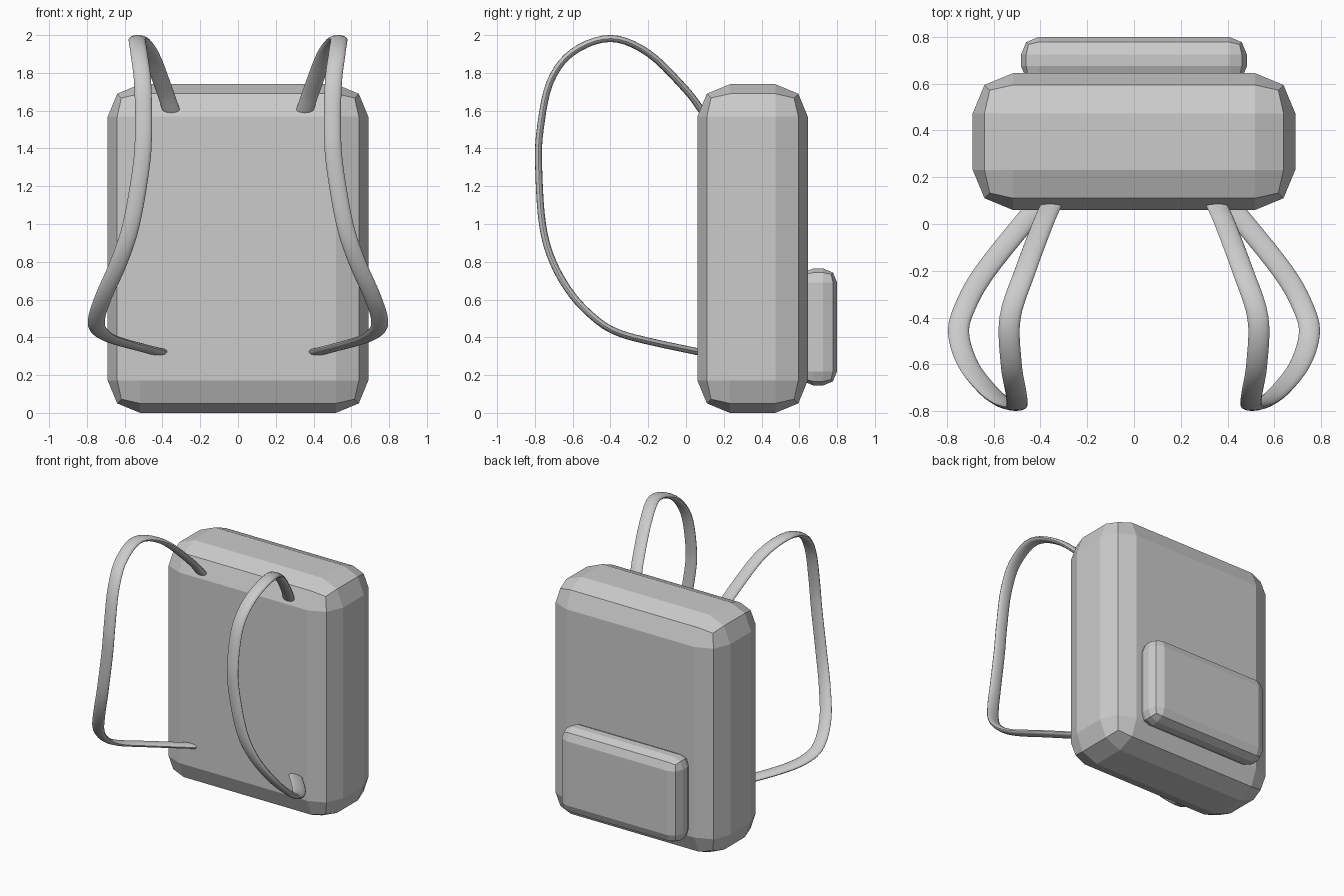
import bpy
import bmesh
import math
from mathutils import Vector

cube = bpy.data.objects.get("Cube")
if cube:
    bpy.data.objects.remove(cube, do_unlink=True)

# Single grey material
grey = bpy.data.materials.new("light_grey")
grey.use_nodes = True
grey.diffuse_color = (0.6, 0.6, 0.6, 1)
grey.node_tree.nodes["Principled BSDF"].inputs["Base Color"].default_value = (0.6, 0.6, 0.6, 1)


def add_object(name, bm):
    bmesh.ops.recalc_face_normals(bm, faces=bm.faces)
    mesh = bpy.data.meshes.new(name)
    bm.to_mesh(mesh)
    bm.free()
    mesh.materials.append(grey)
    obj = bpy.data.objects.new(name, mesh)
    bpy.context.collection.objects.link(obj)
    return obj


def rounded_box(name, low, high, radius):
    """Box between two corners with a chunky two-step bevel."""
    low, high = Vector(low), Vector(high)
    bm = bmesh.new()
    bmesh.ops.create_cube(bm, size=1)
    bmesh.ops.scale(bm, vec=high - low, verts=bm.verts)
    bmesh.ops.translate(bm, vec=(low + high) / 2, verts=bm.verts)
    obj = add_object(name, bm)
    bevel = obj.modifiers.new("Bevel", "BEVEL")
    bevel.width = radius
    bevel.segments = 2
    return obj


def smooth_path(points, steps):
    """Catmull-Rom interpolation through the control points."""
    pts = [Vector(p) for p in points]
    pts = [2 * pts[0] - pts[1]] + pts + [2 * pts[-1] - pts[-2]]
    path = []
    for a, b, c, d in zip(pts, pts[1:], pts[2:], pts[3:]):
        for i in range(steps):
            t = i / steps
            path.append(0.5 * (2 * b + (c - a) * t + (2 * a - 5 * b + 4 * c - d) * t ** 2
                               + (3 * b - a - 3 * c + d) * t ** 3))
    path.append(pts[-2])
    return path


def strap(name, side, points, width, thickness, sides=16):
    """Flat oval band swept along a path, its width kept close to the x axis."""
    path = smooth_path([(side * x, y, z) for x, y, z in points], 5)
    bm = bmesh.new()
    rings = []
    for i, centre in enumerate(path):
        tangent = (path[min(i + 1, len(path) - 1)] - path[max(i - 1, 0)]).normalized()
        normal = Vector((1, 0, 0)).cross(tangent).normalized()
        across = tangent.cross(normal)
        ring = []
        for k in range(sides):
            a = math.tau * k / sides
            offset = across * math.cos(a) * width / 2 + normal * math.sin(a) * thickness / 2
            ring.append(bm.verts.new(centre + offset))
        rings.append(ring)
    for r, s in zip(rings, rings[1:]):
        for k in range(sides):
            n = (k + 1) % sides
            bm.faces.new((r[k], r[n], s[n], s[k]))
    bm.faces.new(rings[0])
    bm.faces.new(rings[-1])
    obj = add_object(name, bm)
    bpy.ops.object.select_all(action="DESELECT")
    obj.select_set(True)
    bpy.context.view_layer.objects.active = obj
    bpy.ops.object.shade_smooth_by_angle(angle=math.radians(45))


# Main bag and rear pocket
rounded_box("bag_body", (-0.69, 0.06, 0), (0.69, 0.645, 1.74), 0.172)
rounded_box("back_pocket", (-0.483, 0.60, 0.145), (0.483, 0.80, 0.765), 0.075)

# Shoulder straps, from the upper anchor round to the lower one
strap_path = [
    (0.35, 0.09, 1.59), (0.39, 0, 1.71), (0.465, -0.2, 1.905), (0.53, -0.4, 1.982),
    (0.525, -0.6, 1.91), (0.505, -0.72, 1.75), (0.5, -0.772, 1.5), (0.513, -0.78, 1.3),
    (0.565, -0.76, 1.0), (0.63, -0.705, 0.8), (0.71, -0.6, 0.62), (0.75, -0.47, 0.49),
    (0.725, -0.36, 0.425), (0.635, -0.2, 0.38), (0.41, 0.08, 0.32),
]
strap("left_strap", 1, strap_path, 0.09, 0.037)
strap("right_strap", -1, strap_path, 0.09, 0.037)
